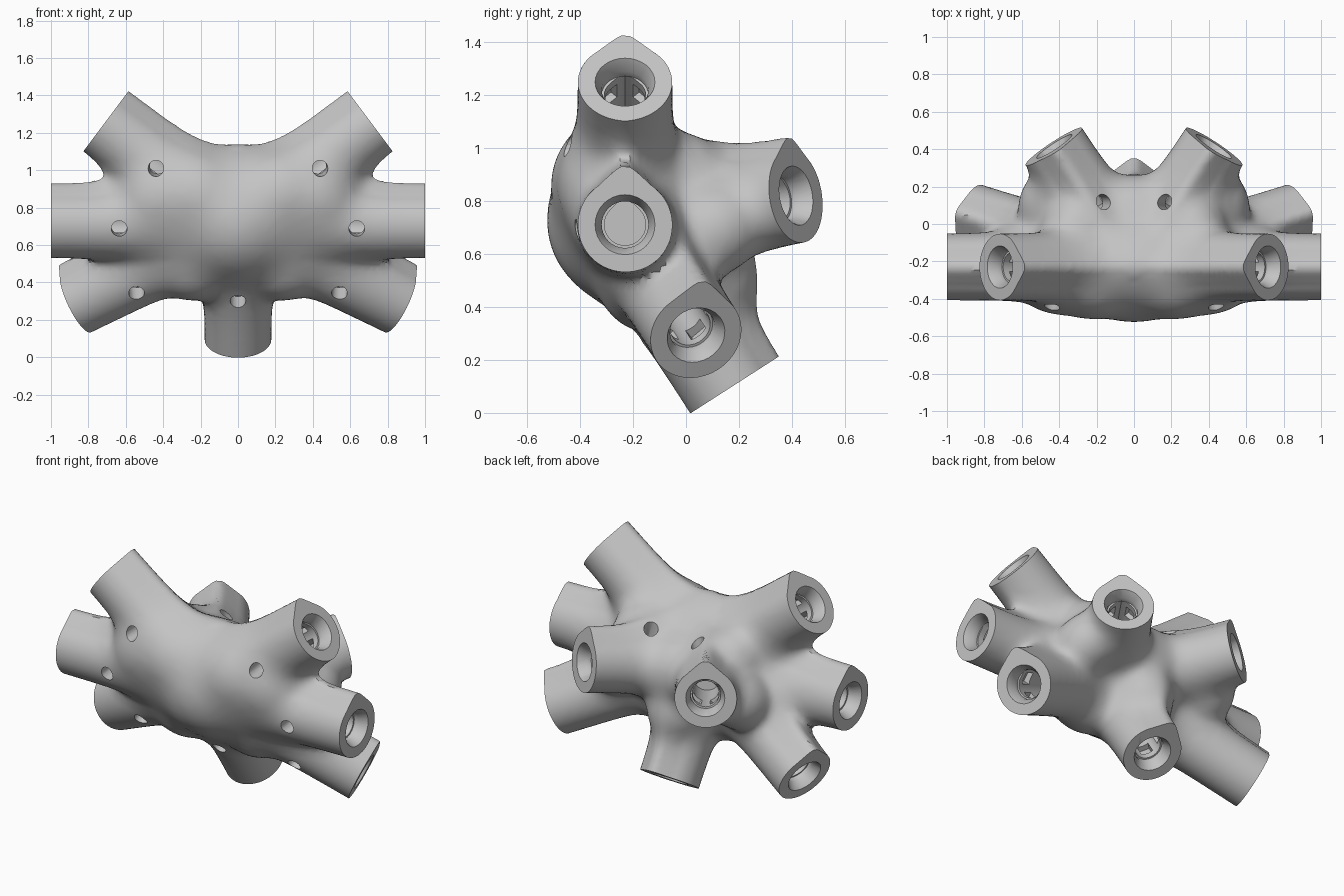
import bpy, bmesh, math
from mathutils import Vector, Matrix

if "Cube" in bpy.data.objects:
    bpy.data.objects.remove(bpy.data.objects["Cube"])

HUB = Vector((0, -0.23, 0.71))
R = 0.178          # tube radius
BLEND = 0.05       # softness of the joints
UP = Vector((0, 0, 1))

# Arms: direction, length, side of the locking pin hole
half = [((1, 0, 0), 1.0, (0, -1, -0.12)),
        ((0.8, 0, 0.6), 0.896, (0.05, -1, -0.1)),
        ((0.87, 0.27, -0.42), 0.995, (0.03, -0.8, -0.6)),
        ((0.545, 0.824, 0.14), 0.781, (-0.32, -0.05, 0.95))]
raw = [((0, 0.54, -0.84), 0.732, (0, -0.84, -0.54))]
for d, length, pin in half:
    for s in (1, -1):
        raw.append(((s * d[0], d[1], d[2]), length, (s * pin[0], pin[1], pin[2])))

arms = []
for d, length, pin in raw:
    d, pin = Vector(d).normalized(), Vector(pin)
    w = (UP - d * d.z).normalized()
    u = w.cross(d)
    arms.append((u, w, d, length, (pin - d * pin.dot(d)).normalized()))

# Round fillers that thicken the hub between the arms: centre, radius
fillers = [(Vector((0, 0.02, 0.2)), 0.175), (Vector((0, 0.285, 0.05)), 0.18),
           (Vector((0, 0.33, -0.2)), 0.145)]
for s in (1, -1):
    for x, y, z, r in ((0.22, -0.06, 0.17, 0.193), (0.43, -0.05, 0.15, 0.175),
                       (0.455, 0.34, -0.02, 0.15), (0.32, 0.22, 0.19, 0.13),
                       (0.24, 0.08, -0.25, 0.135)):
        fillers.append((Vector((s * x, y, z)), r))


def field(p):
    """Softly blended distance to all teardrop arms and fillers."""
    total = 0.0
    for u, w, d, length, _ in arms:
        t = p.dot(d)
        a, b = p.dot(u), p.dot(w)
        back = min(t, 0.0)
        dist = math.sqrt(a * a + b * b + back * back)
        if b > abs(a) and t > 0:
            dist = min(dist, (math.sqrt(a * a + 0.0009) + b) * 0.7071)
        dist = max(dist - R, t - length - 0.09)
        total += math.exp(-dist / BLEND)
    for c, r in fillers:
        total += math.exp(-((p - c).length - r) / BLEND)
    return -BLEND * math.log(max(total, 1e-200))


def new_object(name, bm):
    mesh = bpy.data.meshes.new(name)
    bm.to_mesh(mesh)
    bm.free()
    obj = bpy.data.objects.new(name, mesh)
    bpy.context.scene.collection.objects.link(obj)
    return obj


def apply_modifier(obj, kind, **settings):
    mod = obj.modifiers.new(kind.lower(), kind)
    for key, value in settings.items():
        setattr(mod, key, value)
    bpy.ops.object.select_all(action='DESELECT')
    bpy.context.view_layer.objects.active = obj
    obj.select_set(True)
    bpy.ops.object.modifier_apply(modifier=mod.name)


def settle(obj, steps):
    """Pull the vertices onto the blended surface."""
    h = 0.002
    axes = [Vector((h, 0, 0)), Vector((0, h, 0)), Vector((0, 0, h))]
    for v in obj.data.vertices:
        p = v.co.copy()
        for _ in range(steps):
            f = field(p)
            if abs(f) < 0.0008:
                break
            g = Vector([(field(p + a) - f) / h for a in axes])
            step = g * (f / max(g.length_squared, 0.2))
            if step.length > 0.06:
                step.length = 0.06
            p -= step
        v.co = p


def frame(arm, depth):
    """Matrix at a depth below the end face of an arm."""
    u, w, d, length, _ = arm
    m = Matrix((u, w, d)).transposed().to_4x4()
    m.translation = d * (length - depth)
    return m


# Rough body: tubes and balls merged, then settled onto the blended surface
bm = bmesh.new()
for arm in arms:
    span = arm[3] + 0.09
    m = frame(arm, 0) @ Matrix.Translation((0, 0, 0.09 - span / 2))
    bmesh.ops.create_cone(bm, cap_ends=True, segments=24, radius1=0.18,
                          radius2=0.18, depth=span, matrix=m)
bmesh.ops.create_icosphere(bm, subdivisions=3, radius=0.3)
for c, r in fillers:
    bmesh.ops.create_icosphere(bm, subdivisions=3, radius=r + 0.03,
                               matrix=Matrix.Translation(c))
body = new_object("hub_connector", bm)
apply_modifier(body, 'REMESH', mode='VOXEL', voxel_size=0.033)
settle(body, 4)
apply_modifier(body, 'REMESH', mode='VOXEL', voxel_size=0.024)
apply_modifier(body, 'SMOOTH', factor=0.5, iterations=4)
settle(body, 3)

# Flat end faces
bm = bmesh.new()
bm.from_mesh(body.data)
for arm in arms:
    d, length = arm[2], arm[3]
    near = set()
    for v in bm.verts:
        t = v.co.dot(d)
        if t > length - 0.05 and t >= max(v.co.dot(a[2]) for a in arms) - 1e-6:
            near.add(v)
    faces = [f for f in bm.faces if all(v in near for v in f.verts)]
    edges = {e for f in faces for e in f.edges}
    verts = {v for f in faces for v in f.verts}
    cut = bmesh.ops.bisect_plane(bm, geom=faces + list(edges) + list(verts),
                                 plane_co=d * length, plane_no=d, clear_outer=True)
    rim = [e for e in cut["geom_cut"]
           if isinstance(e, bmesh.types.BMEdge) and e.is_boundary]
    bmesh.ops.holes_fill(bm, edges=rim, sides=0)
bmesh.ops.recalc_face_normals(bm, faces=bm.faces)
bm.to_mesh(body.data)
bm.free()


# Socket cutter: chamfered mouth leading to a teardrop bore
profile = [(-0.02, 0.113, 0), (0, 0.113, 0), (0.05, 0.088, 0), (0.08, 0.088, 0),
           (0.08, 0.078, 1), (0.41, 0.078, 1)]
SIDES = 32
bm = bmesh.new()
for arm in arms:
    rings = []
    for depth, r, pointed in profile:
        m = frame(arm, depth)
        ring = []
        for i in range(SIDES):
            a = math.tau * i / SIDES
            k = r
            if pointed and math.sin(a) > 0.7072:
                k = min(r * 1.4142 / (abs(math.cos(a)) + math.sin(a)), 0.1)
            ring.append(bm.verts.new(m @ Vector((k * math.cos(a), k * math.sin(a), 0))))
        rings.append(ring)
    for low, high in zip(rings, rings[1:]):
        for i in range(SIDES):
            j = (i + 1) % SIDES
            bm.faces.new((low[i], low[j], high[j], high[i]))
    bm.faces.new(rings[0])
    bm.faces.new(rings[-1])
bmesh.ops.recalc_face_normals(bm, faces=bm.faces)
sockets = new_object("socket_cutter", bm)

# Locking slots hidden behind the lip of each socket
bm = bmesh.new()
for arm in arms:
    for i in range(4):
        m = (frame(arm, 0.16) @ Matrix.Rotation(math.tau * (i + 0.5) / 4, 4, 'Z')
             @ Matrix.Translation((0.085, 0, 0)) @ Matrix.Diagonal((0.05, 0.07, 0.08, 1)))
        bmesh.ops.create_cube(bm, size=1, matrix=m)
slots = new_object("slot_cutter", bm)

# Pin holes through the walls
bm = bmesh.new()
for arm in arms:
    pin = arm[4]
    m = pin.to_track_quat('Z', 'Y').to_matrix().to_4x4()
    m.translation = arm[2] * (arm[3] - 0.365) + pin * 0.22
    bmesh.ops.create_cone(bm, cap_ends=True, segments=24, radius1=0.042,
                          radius2=0.042, depth=0.3, matrix=m)
pins = new_object("pin_hole_cutter", bm)

for cutter in (sockets, slots, pins):
    cutter.hide_render = True
    apply_modifier(body, 'BOOLEAN', operation='DIFFERENCE', solver='EXACT', object=cutter)
    bpy.data.objects.remove(cutter)

# Place, shade and colour
body.data.transform(Matrix.Translation(HUB))
bpy.ops.object.select_all(action='DESELECT')
body.select_set(True)
bpy.context.view_layer.objects.active = body
bpy.ops.object.shade_smooth_by_angle(angle=math.radians(35))
grey = bpy.data.materials.new("plain_grey")
grey.use_nodes = True
grey.diffuse_color = (0.55, 0.55, 0.55, 1)
grey.node_tree.nodes["Principled BSDF"].inputs["Base Color"].default_value = (0.55, 0.55, 0.55, 1)
body.data.materials.clear()
body.data.materials.append(grey)
